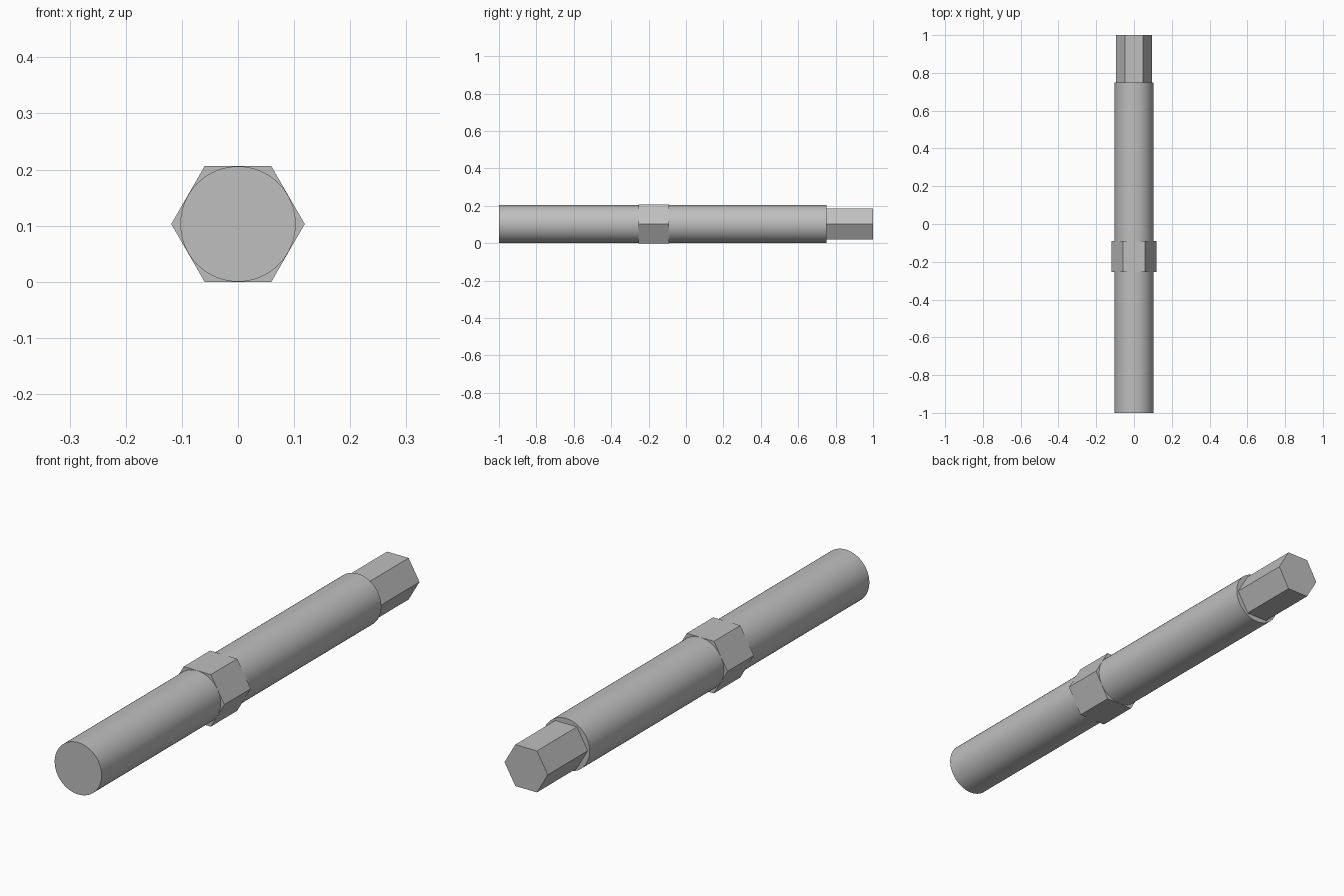
import bpy, bmesh, math

if "Cube" in bpy.data.objects:
    bpy.data.objects.remove(bpy.data.objects["Cube"], do_unlink=True)

AXIS_Z = 0.103

steel = bpy.data.materials.new("grey_steel")
steel.use_nodes = True
GREY = (0.52, 0.52, 0.52, 1)
steel.diffuse_color = GREY
steel.node_tree.nodes["Principled BSDF"].inputs["Base Color"].default_value = GREY


def bar(name, sides, radius, y0, y1):
    """Closed prism along y with one corner on +x."""
    bm = bmesh.new()
    ring = []
    for i in range(sides):
        a = math.tau * i / sides
        ring.append(bm.verts.new((radius * math.cos(a), y0, AXIS_Z + radius * math.sin(a))))
    cap = bm.faces.new(ring)
    ext = bmesh.ops.extrude_face_region(bm, geom=[cap], use_keep_orig=True)
    moved = [v for v in ext["geom"] if isinstance(v, bmesh.types.BMVert)]
    bmesh.ops.translate(bm, verts=moved, vec=(0, y1 - y0, 0))
    bmesh.ops.recalc_face_normals(bm, faces=bm.faces)
    mesh = bpy.data.meshes.new(name)
    bm.to_mesh(mesh)
    bm.free()
    mesh.materials.append(steel)
    ob = bpy.data.objects.new(name, mesh)
    bpy.context.collection.objects.link(ob)
    return ob


def hex_radius(flat_to_centre):
    return flat_to_centre / math.cos(math.pi / 6)


# Round shaft, smooth along its length with sharp end rims
shaft = bar("shaft", 96, 0.1027, -1, 0.75)
bpy.ops.object.select_all(action="DESELECT")
shaft.select_set(True)
bpy.context.view_layer.objects.active = shaft
bpy.ops.object.shade_smooth_by_angle(angle=math.radians(30))

# Hexagonal collar, its flats level with the shaft
bar("hex_collar", 6, hex_radius(0.103), -0.255, -0.09)

# Smaller hexagonal drive end
bar("hex_drive_end", 6, hex_radius(0.082), 0.75, 1)
